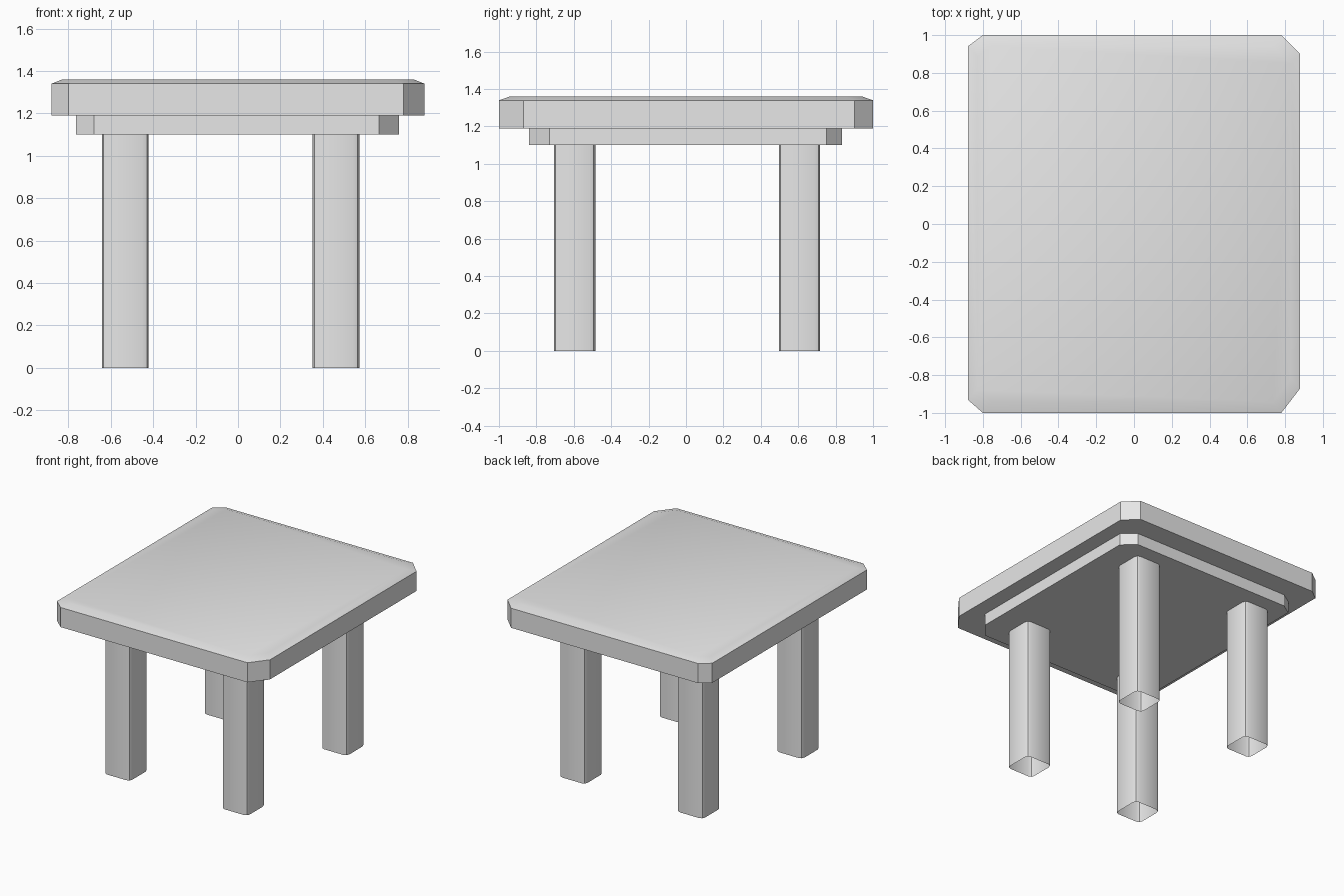
import bpy
import bmesh
import math

cube = bpy.data.objects.get("Cube")
if cube:
    bpy.data.objects.remove(cube, do_unlink=True)

# One plain grey for the whole table
grey = bpy.data.materials.new("light_grey")
grey.use_nodes = True
grey.diffuse_color = (0.8, 0.8, 0.8, 1)
grey.node_tree.nodes["Principled BSDF"].inputs["Base Color"].default_value = (0.8, 0.8, 0.8, 1)


def finish(name, bm):
    """Turn a bmesh into a softly shaded object with crisp edges."""
    bmesh.ops.recalc_face_normals(bm, faces=bm.faces)
    mesh = bpy.data.meshes.new(name)
    bm.to_mesh(mesh)
    bm.free()
    mesh.materials.append(grey)
    obj = bpy.data.objects.new(name, mesh)
    bpy.context.collection.objects.link(obj)
    bpy.ops.object.select_all(action="DESELECT")
    obj.select_set(True)
    bpy.context.view_layer.objects.active = obj
    bpy.ops.object.shade_smooth_by_angle(angle=math.radians(30))
    return obj


def slab(name, outline, levels):
    """Stack scaled copies of an outline, given as (z, scale), into a solid."""
    bm = bmesh.new()
    rings = [[bm.verts.new((x * s, y * s, z)) for x, y in outline] for z, s in levels]
    n = len(outline)
    for low, high in zip(rings, rings[1:]):
        for i in range(n):
            j = (i + 1) % n
            bm.faces.new((low[i], low[j], high[j], high[i]))
    bm.faces.new(rings[0][::-1])
    bm.faces.new(rings[-1])
    return finish(name, bm)


def leg(name, cx, cy, size, height, radius):
    """Hollow square post, open at the foot, with rounded upright edges."""
    bm = bmesh.new()
    bmesh.ops.create_cube(bm, size=1)
    for v in bm.verts:
        v.co = (cx + v.co.x * size, cy + v.co.y * size, (v.co.z + 0.5) * height)
    upright = [e for e in bm.edges if abs(e.verts[0].co.z - e.verts[1].co.z) > 0.1]
    bmesh.ops.bevel(bm, geom=upright, offset=radius, offset_type="OFFSET",
                    segments=2, profile=0.5, affect="EDGES")
    foot = [f for f in bm.faces if f.calc_center_median().z < 0.01]
    bmesh.ops.delete(bm, geom=foot, context="FACES")
    return finish(name, bm)


# Table top with uneven clipped corners and a shallow sloped rim
top_outline = [(-0.8, -1), (0.78, -1), (0.88, -0.87), (0.88, 0.9),
               (0.78, 1), (-0.8, 1), (-0.88, 0.94), (-0.88, -0.93)]
slab("table_top", top_outline, [(1.19, 1), (1.34, 1), (1.36, 0.942)])

# Apron under the top
apron_outline = [(-0.68, -0.84), (0.665, -0.84), (0.76, -0.73), (0.76, 0.75),
                 (0.665, 0.835), (-0.68, 0.835), (-0.765, 0.78), (-0.765, -0.78)]
slab("apron", apron_outline, [(1.1, 1), (1.19, 1)])

# Four legs
for side, x in (("right", -0.532), ("left", 0.462)):
    for end, y in (("front", -0.595), ("back", 0.607)):
        leg(f"{end}_{side}_leg", x, y, 0.221, 1.1, 0.03)
